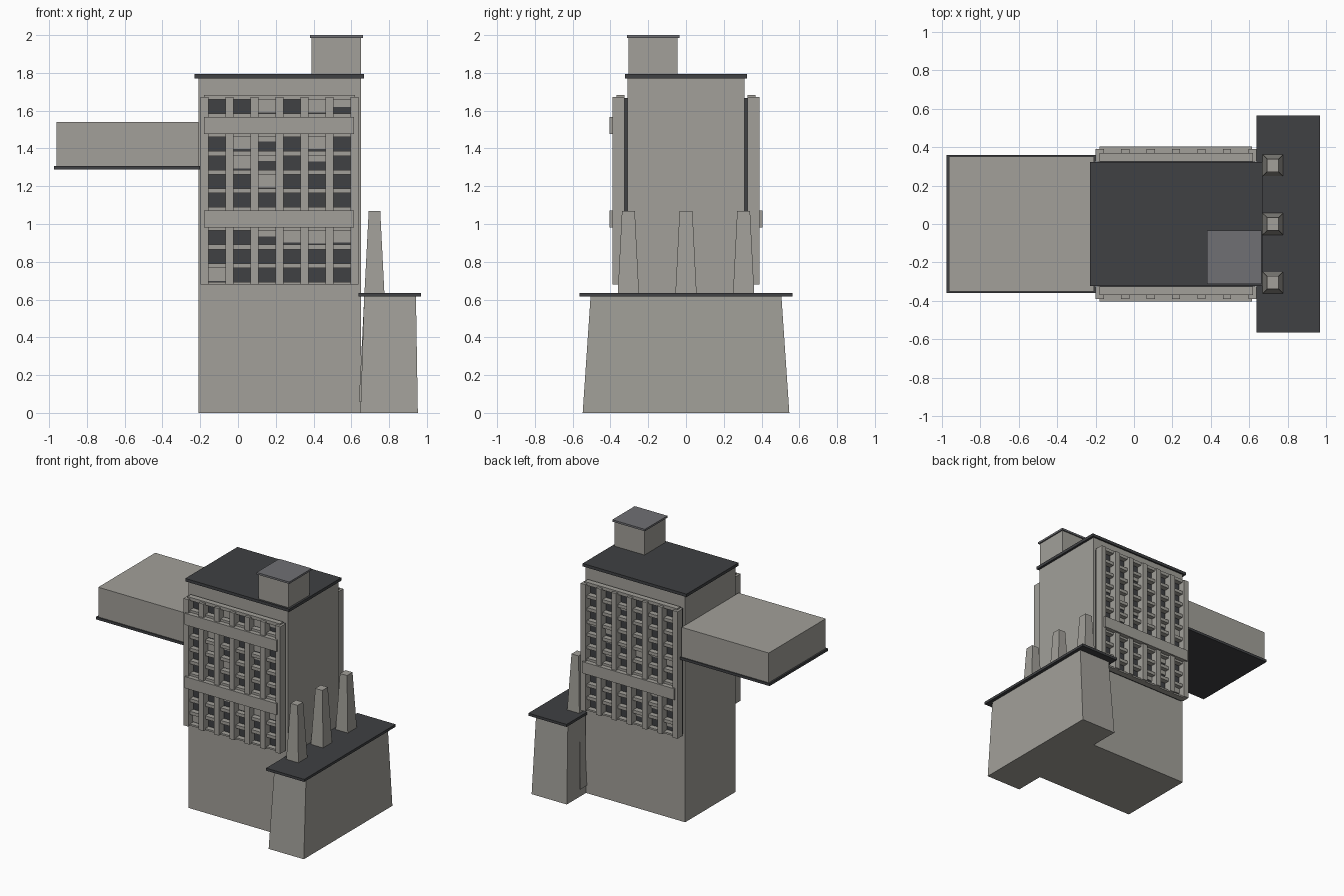
import bpy, bmesh, random

if "Cube" in bpy.data.objects:
    bpy.data.objects.remove(bpy.data.objects["Cube"])

random.seed(4)


def material(name, rgb):
    m = bpy.data.materials.new(name)
    m.diffuse_color = (*rgb, 1)
    m.use_nodes = True
    m.node_tree.nodes["Principled BSDF"].inputs["Base Color"].default_value = m.diffuse_color
    return m


CONCRETE = material("concrete", (0.36, 0.35, 0.32))
DARK = material("dark", (0.05, 0.052, 0.056))
CAP = material("cap", (0.16, 0.163, 0.175))


def finish(name, bm, mat):
    bmesh.ops.recalc_face_normals(bm, faces=bm.faces)
    me = bpy.data.meshes.new(name)
    bm.to_mesh(me)
    bm.free()
    me.materials.append(mat)
    ob = bpy.data.objects.new(name, me)
    bpy.context.collection.objects.link(ob)
    return ob


def add_box(bm, x, y, z, top=None):
    """Box from (min, max) ranges; top = (x, y) ranges for a tapered upper end."""
    tx, ty = top or (x, y)
    rings = []
    for (a, b), (c, d), h in ((x, y, z[0]), (tx, ty, z[1])):
        rings.append([bm.verts.new((px, py, h)) for px, py in ((a, c), (b, c), (b, d), (a, d))])
    lo, hi = rings
    bm.faces.new(lo[::-1])
    bm.faces.new(hi)
    for i in range(4):
        j = (i + 1) % 4
        bm.faces.new((lo[i], lo[j], hi[j], hi[i]))


def box(name, x, y, z, mat=CONCRETE, top=None):
    bm = bmesh.new()
    add_box(bm, x, y, z, top)
    return finish(name, bm, mat)


# Tower, roof slab and penthouse
box("tower", (-0.21, 0.65), (-0.31, 0.31), (0, 1.775))
box("tower_roof", (-0.23, 0.668), (-0.322, 0.322), (1.77, 1.793), DARK)
box("penthouse", (0.39, 0.652), (-0.305, -0.045), (1.79, 1.987))
box("penthouse_cap", (0.38, 0.662), (-0.313, -0.035), (1.985, 2.0), CAP)

# Cantilevered wing
box("wing", (-0.962, -0.208), (-0.352, 0.352), (1.305, 1.54))
box("wing_floor", (-0.975, -0.2), (-0.36, 0.36), (1.288, 1.308), DARK)

# Tapered podium and slab
box("podium", (0.648, 0.952), (-0.547, 0.547), (0, 0.62),
    top=((0.668, 0.942), (-0.505, 0.505)))
box("podium_roof", (0.638, 0.968), (-0.564, 0.564), (0.615, 0.635), DARK)

# Tapered pylons standing through the podium
for i, y in enumerate((-0.305, 0, 0.305)):
    box(f"pylon_{i + 1}", (0.64, 0.804), (y - 0.085, y + 0.085), (0.06, 1.07),
        top=((0.692, 0.753), (y - 0.034, y + 0.034)))

# Window grids on front and back
X0, STEP, Z0, FLOOR = -0.178, 0.1325, 0.68, 0.099
front_blinds = {(2, 9): 0.9, (4, 9): 0.9, (5, 9): 0.5, (1, 7): 0.85, (4, 7): 0.85, (2, 7): 0.3,
                (1, 6): 0.9, (2, 6): 0.35, (4, 6): 0.4, (2, 5): 0.9, (3, 2): 0.85,
                (4, 2): 0.9, (5, 2): 0.85, (2, 2): 0.4, (0, 0): 0.9}
back_blinds = {(random.randrange(6), random.choice((0, 1, 2, 4, 5, 6, 7, 8, 9))): random.uniform(0.3, 0.9)
               for _ in range(14)}

for side, s, bands, blinds in (("front", -1, (3, 8), front_blinds), ("back", 1, (3,), back_blinds)):
    def ys(a, b):
        return tuple(sorted((s * a, s * b)))

    box(f"{side}_glass", (-0.19, 0.63), ys(0.305, 0.328), (0.685, 1.668), DARK)

    # Vertical piers
    bm = bmesh.new()
    for i in range(7):
        cx = X0 + STEP * i
        add_box(bm, (cx - 0.021, cx + 0.021), ys(0.326, 0.39), (0.68, 1.672))
    finish(f"{side}_piers", bm, CONCRETE)

    # Floor edges between window rows
    bm = bmesh.new()
    for k in range(11):
        cz = Z0 + FLOOR * k
        add_box(bm, (-0.18, 0.62), ys(0.326, 0.369), (max(cz - 0.012, 0.68), cz + 0.013))
    finish(f"{side}_floor_edges", bm, CONCRETE)

    # Wide projecting bands
    bm = bmesh.new()
    for k in bands:
        cz = Z0 + FLOOR * (k + 0.5)
        add_box(bm, (-0.18, 0.615), ys(0.33, 0.404), (cz - 0.045, cz + 0.045))
    finish(f"{side}_bands", bm, CONCRETE)

    # Lowered blinds
    bm = bmesh.new()
    for (c, k), drop in blinds.items():
        x, z = X0 + STEP * c, Z0 + FLOOR * (k + 1) - 0.012
        add_box(bm, (x + 0.02, x + STEP - 0.02), ys(0.326, 0.335), (z - drop * 0.075, z))
    finish(f"{side}_blinds", bm, CONCRETE)
